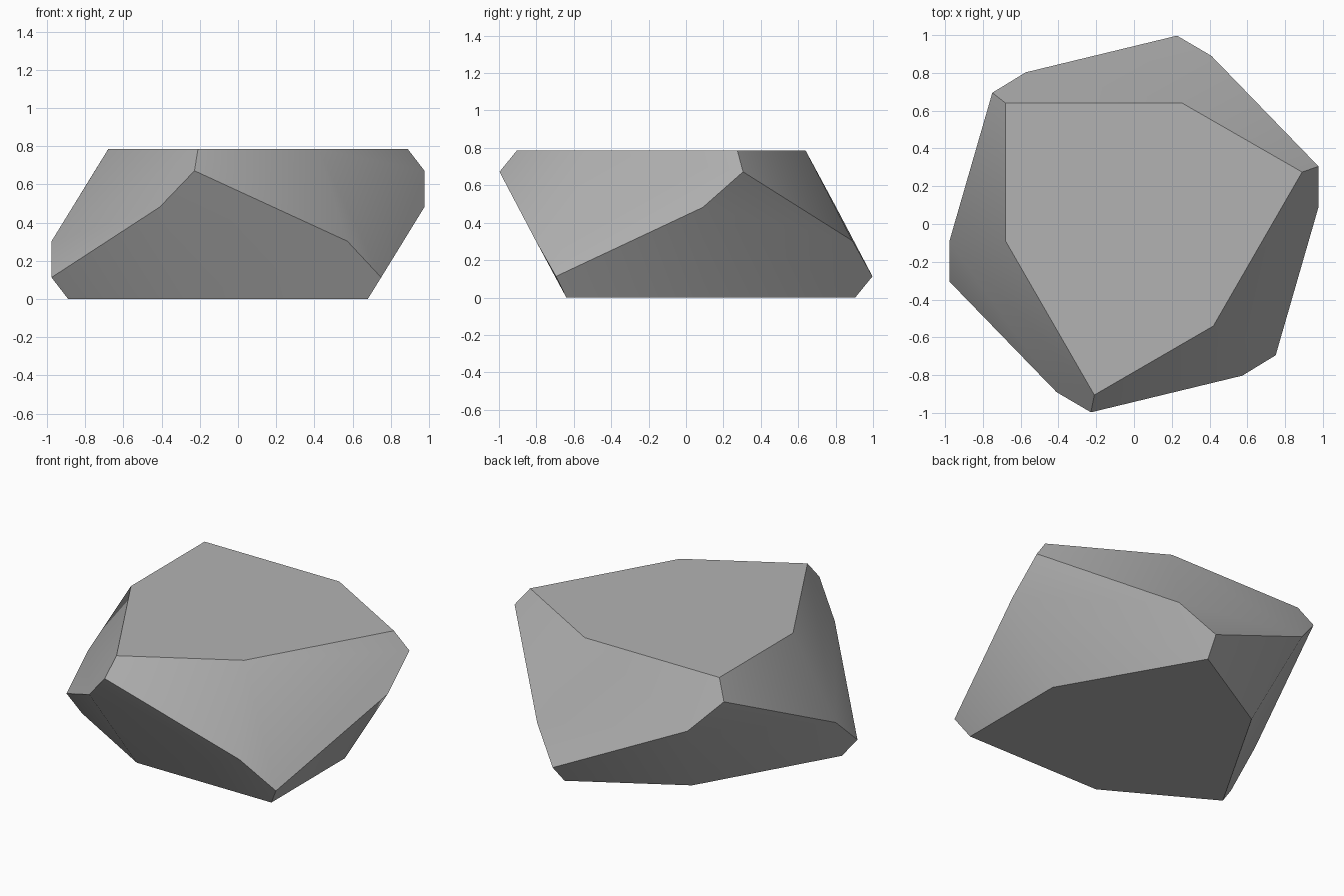
import bpy
import bmesh
import math
from mathutils import Vector

cube = bpy.data.objects.get("Cube")
if cube:
    bpy.data.objects.remove(cube, do_unlink=True)

HEIGHT = 0.785


def make_material(name, colour):
    material = bpy.data.materials.new(name)
    material.use_nodes = True
    material.diffuse_color = colour
    shader = next(n for n in material.node_tree.nodes if n.type == "BSDF_PRINCIPLED")
    shader.inputs["Base Color"].default_value = colour
    return material


# Corner rings of the upper half of the stone, grouped by height
rings = {
    HEIGHT: [(-0.68, 0.64), (0.255, 0.64), (0.89, 0.275),
             (0.42, -0.54), (-0.21, -0.905), (-0.68, -0.09)],
    0.672: [(-0.228, -0.997), (0.977, 0.305), (-0.75, 0.695)],
    0.482: [(-0.41, -0.89), (0.977, 0.09), (-0.573, 0.803)],
}

# Each upper corner has an opposite lower corner through the centre
corners = []
for z, ring in rings.items():
    for x, y in ring:
        corners.append(Vector((x, y, z)))
        corners.append(Vector((-x, -y, HEIGHT - z)))

# Wrap the corners in a faceted convex shell
bm = bmesh.new()
for corner in corners:
    bm.verts.new(corner)
bmesh.ops.convex_hull(bm, input=bm.verts[:])
bmesh.ops.dissolve_limit(bm, angle_limit=math.radians(2),
                         verts=bm.verts[:], edges=bm.edges[:])
bmesh.ops.recalc_face_normals(bm, faces=bm.faces[:])

mesh = bpy.data.meshes.new("rock")
bm.to_mesh(mesh)
bm.free()
rock = bpy.data.objects.new("rock", mesh)
bpy.context.collection.objects.link(rock)
mesh.materials.append(make_material("stone grey", (0.45, 0.45, 0.45, 1.0)))

# Soft bends within each broad side, crisp edges between sides
bpy.ops.object.select_all(action="DESELECT")
rock.select_set(True)
bpy.context.view_layer.objects.active = rock
bpy.ops.object.shade_smooth_by_angle(angle=math.radians(30))
